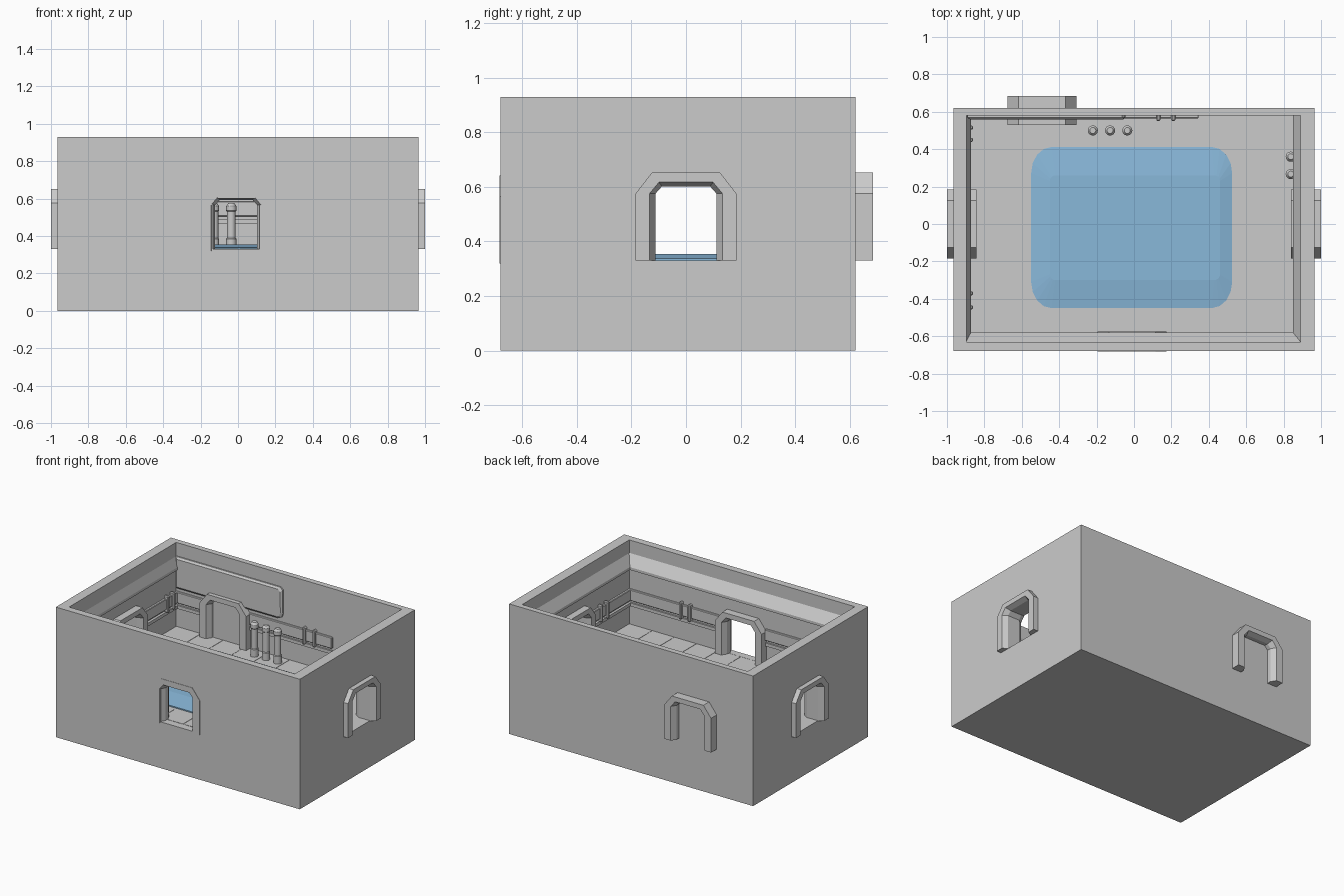
import bpy, bmesh, math
from mathutils import Matrix, Vector

if "Cube" in bpy.data.objects:
    bpy.data.objects.remove(bpy.data.objects["Cube"])

FLOOR = 0.33


def mesh_object(name, bm):
    bmesh.ops.recalc_face_normals(bm, faces=bm.faces)
    me = bpy.data.meshes.new(name)
    bm.to_mesh(me)
    bm.free()
    ob = bpy.data.objects.new(name, me)
    bpy.context.collection.objects.link(ob)
    return ob


def box(name, x, y, z, bevel=0):
    bm = bmesh.new()
    bmesh.ops.create_cube(bm, size=1)
    for v in bm.verts:
        v.co = [a + (b - a) * (c + 0.5) for (a, b), c in zip((x, y, z), v.co)]
    if bevel:
        bmesh.ops.bevel(bm, geom=bm.edges[:], offset=bevel, segments=1, affect='EDGES')
    return mesh_object(name, bm)


def loft(name, rings, closed=False):
    """Skin equal-length closed rings, capping both ends unless closed."""
    bm = bmesh.new()
    vs = [[bm.verts.new(p) for p in r] for r in rings]
    n = len(vs[0])
    for a, b in zip(vs, vs[1:] + (vs[:1] if closed else [])):
        for i in range(n):
            bm.faces.new((a[i], a[(i + 1) % n], b[(i + 1) % n], b[i]))
    if not closed:
        bm.faces.new(vs[0])
        bm.faces.new(vs[-1])
    return mesh_object(name, bm)


def cut(target, cutter):
    cutter.hide_render = True
    m = target.modifiers.new("cut", 'BOOLEAN')
    m.operation = 'DIFFERENCE'
    m.solver = 'EXACT'
    m.object = cutter
    bpy.context.view_layer.objects.active = target
    bpy.ops.object.modifier_apply(modifier=m.name)
    bpy.data.objects.remove(cutter)


# Room shell: solid base, open top, three doorways
shell = box("room_shell", (-0.965, 0.965), (-0.68, 0.62), (0, 0.93))
cut(shell, box("cavity", (-0.895, 0.89), (-0.63, 0.58), (FLOOR, 1.2)))
cut(shell, box("side_doors", (-1.2, 1.2), (-0.125, 0.12), (FLOOR + 0.001, 0.612)))
cut(shell, box("front_door", (-0.135, 0.115), (-0.9, 0), (FLOOR + 0.001, 0.60)))


# Door frames: arched path with a section bevelled towards the opening
def door_frame(name, centre, angle, depth, dz=0):
    h = depth / 2
    outer = [(-0.185, 0.33), (-0.185, 0.575), (-0.125, 0.652)]
    inner = [(-0.112, 0.33), (-0.112, 0.575), (-0.088, 0.602)]
    outer += [(-x, z) for x, z in reversed(outer)]
    inner += [(-x, z) for x, z in reversed(inner)]
    section = [(0, -h), (0.7, -h), (1, 0.035 - h), (1, h - 0.035), (0.7, h), (0, h)]
    M = Matrix.Translation(Vector((*centre, dz))) @ Matrix.Rotation(angle, 4, 'Z')
    rings = []
    for (ox, oz), (ix, iz) in zip(outer, inner):
        rings.append([M @ Vector((ox + (ix - ox) * t, d, oz + (iz - oz) * t))
                      for t, d in section])
    return loft(name, rings)


door_frame("left_door_frame", (-0.921, 0.0), math.pi / 2, 0.158)
door_frame("right_door_frame", (0.92, 0.0), math.pi / 2, 0.16)
door_frame("back_door_frame", (-0.492, 0.607), 0, 0.154)
door_frame("front_door_frame", (-0.01, -0.629), 0, 0.107, -0.01)


# Sloped ledges under the rim
def ledge(name, along_x, wall, lip, a, b):
    prof = [(wall, 0.845), (lip, 0.765), (lip, 0.745), (wall, 0.735)]
    rings = [[(t, p, z) if along_x else (p, t, z) for p, z in prof] for t in (a, b)]
    return loft(name, rings)


ledge("front_ledge", True, -0.635, -0.58, -0.895, 0.89)
ledge("right_ledge", False, 0.895, 0.85, -0.63, 0.58)
ledge("left_ledge", False, -0.9, -0.872, -0.63, 0.58)

# Raised panel on the back wall, with rounded free end
pts = [(-0.89, 0.61), (-0.89, 0.835), (-0.065, 0.835), (-0.048, 0.818),
       (-0.045, 0.65), (-0.055, 0.622), (-0.08, 0.61)]
cx, cz = -0.45, 0.72
loft("back_panel", [[(x, 0.585, z) for x, z in pts], [(x, 0.57, z) for x, z in pts],
     [(cx + (x - cx) * 0.97, 0.56, cz + (z - cz) * 0.88) for x, z in pts]])


# Wall conduits: thin band, lower rail and paired clamps
def conduit(name, along_x, wall, sign, a, b, gaps, clamps):
    def strip(part, lo, hi, z, t, bev=0):
        w = sorted((wall - sign * 0.005, wall + sign * t))
        return box(name + part, *(((lo, hi), w) if along_x else (w, (lo, hi))), z, bev)
    edges = [a] + list(gaps) + [b]
    for lo, hi in zip(edges[::2], edges[1::2]):
        strip("_band", lo, hi, (0.505, 0.585), 0.015, 0.004)
        strip("_rail", lo, hi, (0.465, 0.488), 0.012)
    for c in clamps:
        strip("_clamp", c - 0.011, c + 0.011, (0.485, 0.605), 0.03, 0.006)


conduit("back_conduit", True, 0.58, -1, -0.89, 0.345, (-0.67, -0.31), (0.13, 0.21))
conduit("left_conduit", False, -0.89, 1, -0.63, 0.58, (-0.18, 0.18),
        (0.45, 0.515, -0.37, -0.445))
conduit("front_conduit", True, -0.63, 1, -0.895, 0.89, (-0.19, 0.17), (0.47, 0.40))
conduit("right_conduit", False, 0.885, -1, -0.63, 0.25, (-0.18, 0.18), (-0.28, -0.35))


# Upright canisters with collars and bevelled tops
def canister(name, x, y):
    prof = [(0.027, FLOOR), (0.027, 0.385), (0.023, 0.39), (0.023, 0.53), (0.027, 0.535),
            (0.027, 0.56), (0.016, 0.576)]
    n = 16
    ob = loft(name, [[(x + r * math.cos(2 * math.pi * i / n), y + r * math.sin(2 * math.pi * i / n), z)
                      for i in range(n)] for r, z in prof])
    bpy.ops.object.select_all(action='DESELECT')
    ob.select_set(True)
    bpy.context.view_layer.objects.active = ob
    bpy.ops.object.shade_smooth_by_angle(angle=math.radians(30))


for x in (-0.22, -0.128, -0.036):
    canister("back_canister", x, 0.50)
for y in (0.36, 0.267):
    canister("right_canister", 0.838, y)

# Floor tiles along the back and front, and one raised hatch
for row, (y0, y1) in enumerate(((0.42, 0.575), (-0.625, -0.47))):
    for i in range(10):
        x = -0.87 + 0.175 * i
        box("floor_tile", (x + 0.002, x + 0.173), (y0, y1), (FLOOR - 0.01, FLOOR + 0.002))
box("floor_hatch", (0.53, 0.705), (0.418, 0.578), (FLOOR - 0.01, FLOOR + 0.005))


# Blue pool: low rounded slab with sloping margins
def rounded(x0, x1, y0, y1, rx, ry, z):
    out = []
    for k, (x, y) in enumerate(((x1 - rx, y1 - ry), (x0 + rx, y1 - ry),
                                (x0 + rx, y0 + ry), (x1 - rx, y0 + ry))):
        for j in range(5):
            t = math.pi / 2 * (k + j / 4)
            out.append((x + rx * math.cos(t), y + ry * math.sin(t), z))
    return out


pool = loft("blue_pool", [rounded(-0.55, 0.525, -0.45, 0.412, 0.11, 0.14, 0.325),
                          rounded(-0.55, 0.525, -0.45, 0.412, 0.11, 0.14, 0.338),
                          rounded(-0.45, 0.46, -0.30, 0.26, 0.03, 0.03, 0.354)])
blue = bpy.data.materials.new("pool_blue")
blue.diffuse_color = (0.25, 0.48, 0.70, 1)
blue.use_nodes = True
blue.node_tree.nodes["Principled BSDF"].inputs["Base Color"].default_value = blue.diffuse_color
pool.data.materials.append(blue)
